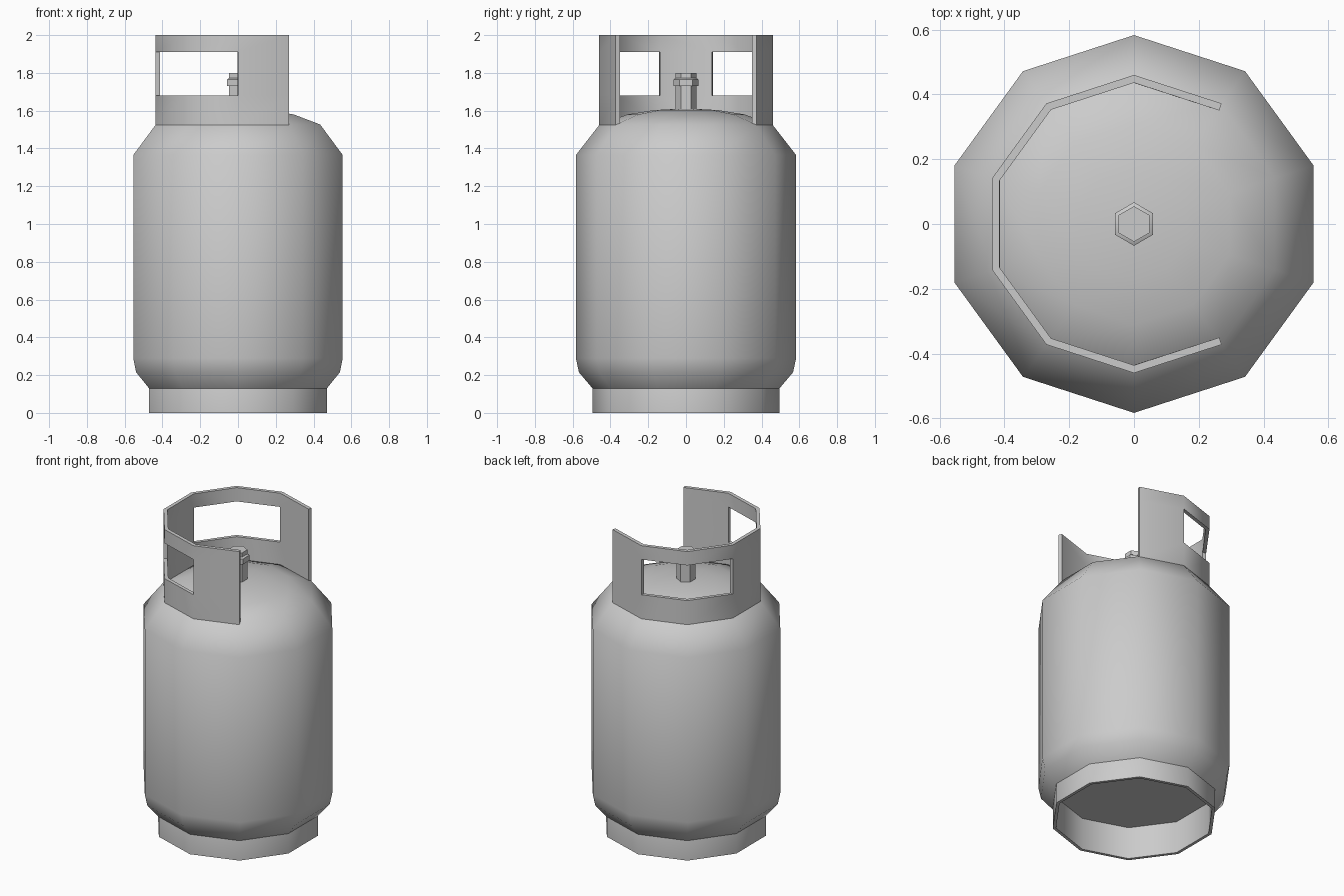
import bpy, bmesh
from math import radians, sin, cos, pi

if "Cube" in bpy.data.objects:
    bpy.data.objects.remove(bpy.data.objects["Cube"], do_unlink=True)

GREY = (0.6, 0.6, 0.6, 1.0)
steel = bpy.data.materials.new("grey_steel")
steel.use_nodes = True
steel.diffuse_color = GREY
steel.node_tree.nodes["Principled BSDF"].inputs["Base Color"].default_value = GREY


def finish(name, bm):
    """Turn a bmesh into a shaded object."""
    mesh = bpy.data.meshes.new(name)
    bm.to_mesh(mesh)
    bm.free()
    mesh.materials.append(steel)
    ob = bpy.data.objects.new(name, mesh)
    bpy.context.collection.objects.link(ob)
    bpy.ops.object.select_all(action='DESELECT')
    ob.select_set(True)
    bpy.context.view_layer.objects.active = ob
    bpy.ops.object.shade_smooth_by_angle(angle=radians(45))
    return ob


def lathe(name, profile, sides, closed=False):
    """Revolve (radius, height) points, with one corner on +y."""
    bm = bmesh.new()
    rings = []
    for r, z in profile:
        if r == 0:
            rings.append([bm.verts.new((0, 0, z))] * sides)
        else:
            turn = [pi / 2 + 2 * pi * i / sides for i in range(sides)]
            rings.append([bm.verts.new((r * cos(a), r * sin(a), z)) for a in turn])
    pairs = list(zip(rings, rings[1:]))
    if closed:
        pairs.append((rings[-1], rings[0]))
    for low, high in pairs:
        for i in range(sides):
            j = (i + 1) % sides
            corners = dict.fromkeys((low[i], low[j], high[j], high[i]))
            bm.faces.new(list(corners))
    bmesh.ops.recalc_face_normals(bm, faces=bm.faces)
    return finish(name, bm)


# Tank with a domed top and a recessed underside
lathe("tank_body", [(0, .21), (.475, .21), (.495, .13), (.567, .215), (.583, .29),
                    (.583, 1.365), (.457, 1.527), (.31, 1.58), (.17, 1.603), (0, 1.612)], 10)

# Foot ring
lathe("foot_ring", [(.475, .21), (.475, 0), (.495, 0), (.495, .13)], 10, closed=True)

# Valve stem and its hexagonal nut
lathe("valve_stem", [(0, 1.58), (.055, 1.58), (.055, 1.8), (0, 1.8)], 6)
lathe("valve_nut", [(0, 1.73), (.067, 1.73), (.067, 1.765), (.055, 1.772), (0, 1.772)], 6)

# Open guard collar with a window on each side
R = .46
levels = [1.515, 1.68, 1.91, 2.0]
angles = [radians(a) for a in range(54, 307, 36)]
window_columns = (1, 2, 4, 5)
bm = bmesh.new()
grid = [[bm.verts.new((R * cos(a), R * sin(a), z)) for z in levels] for a in angles]
for c in range(len(angles) - 1):
    for k in range(len(levels) - 1):
        if k == 1 and c in window_columns:
            continue
        bm.faces.new((grid[c][k], grid[c + 1][k], grid[c + 1][k + 1], grid[c][k + 1]))
collar = finish("guard_collar", bm)
solid = collar.modifiers.new("plate_thickness", 'SOLIDIFY')
solid.thickness = .023
solid.offset = -1
solid.use_even_offset = True
# Shade after thickening so the plate edges stay crisp
bpy.ops.object.modifier_apply(modifier=solid.name)
bpy.ops.object.shade_smooth_by_angle(angle=radians(45))
